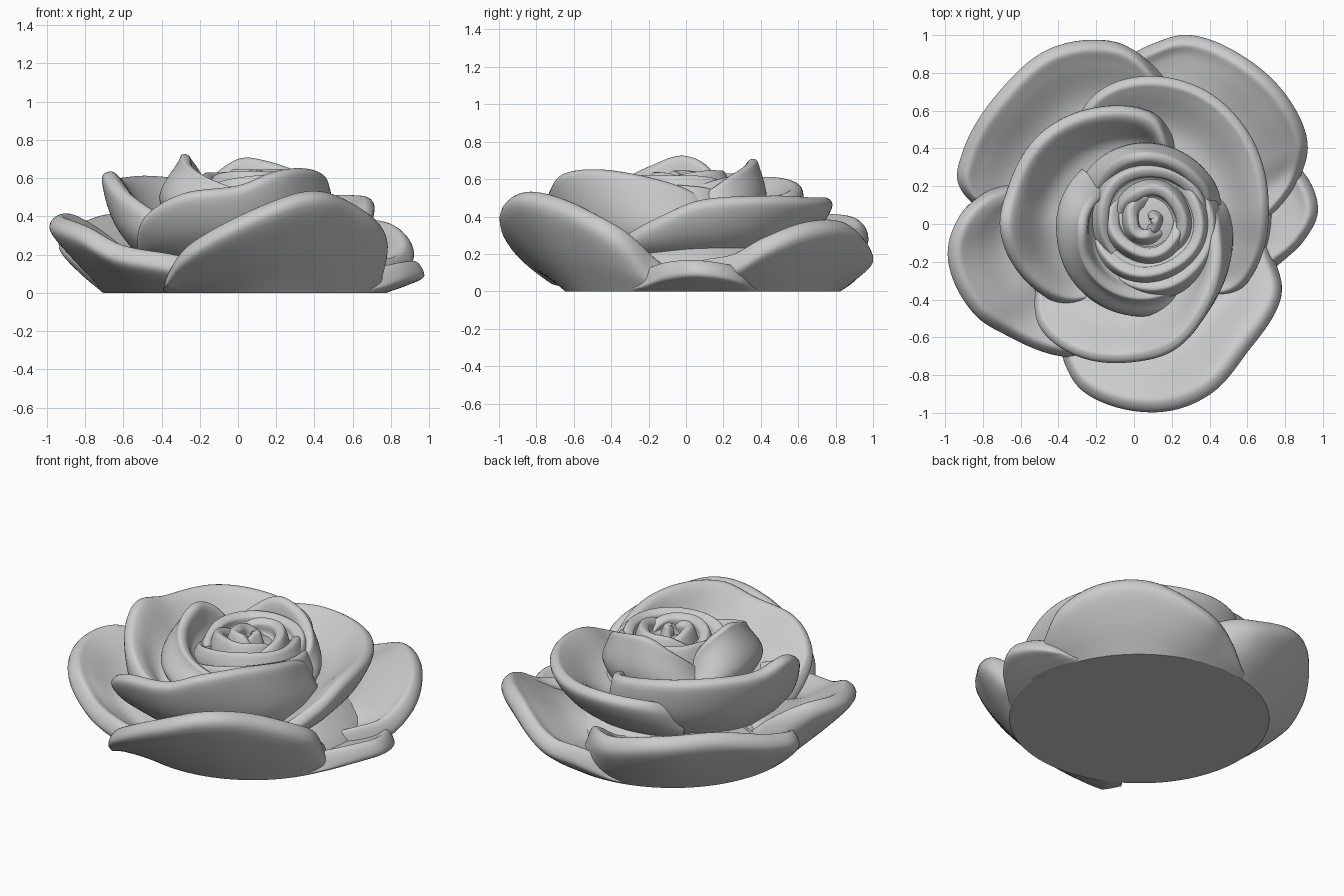
import bpy, bmesh
from math import sin, cos, radians, tau

if "Cube" in bpy.data.objects:
    bpy.data.objects.remove(bpy.data.objects["Cube"])


def smooth_path(pts, steps):
    """Catmull-Rom curve through tuples of any size."""
    ext = [tuple(2 * a - b for a, b in zip(pts[0], pts[1]))] + list(pts)
    ext.append(tuple(2 * a - b for a, b in zip(pts[-1], pts[-2])))
    out = []
    for i in range(1, len(ext) - 2):
        for s in range(steps):
            t = s / steps
            out.append(tuple(
                0.5 * (2 * b + (c - a) * t + (2 * a - 5 * b + 4 * c - d) * t * t
                       + (3 * b - a - 3 * c + d) * t ** 3)
                for a, b, c, d in zip(*ext[i - 1:i + 3])))
    return out + [tuple(pts[-1])]


def base_radius(a):
    return 0.735 + 0.035 * cos(a) + 0.09 * sin(a)


def finish(name, bm):
    bmesh.ops.recalc_face_normals(bm, faces=bm.faces)
    me = bpy.data.meshes.new(name)
    bm.to_mesh(me)
    bm.free()
    ob = bpy.data.objects.new(name, me)
    bpy.context.collection.objects.link(ob)
    bpy.ops.object.select_all(action='DESELECT')
    ob.select_set(True)
    bpy.context.view_layer.objects.active = ob
    bpy.ops.object.shade_smooth_by_angle(angle=radians(50))


def petal(name, rim, t, foot, inner, bulge, sag=0.03, centre=(0, 0)):
    """Wedge-shaped petal: rim = (angle, radius, height) points,
    foot / inner = (radius, height) where outer / inner faces start."""
    bm = bmesh.new()
    rows = []
    for ang, R, Z in smooth_path(rim, 9):
        a = radians(ang)
        r0, z0 = foot
        if r0 is None:
            r0 = base_radius(a)
        ri, zi = inner[0], min(inner[1], Z * 1.1)
        zl = max(Z - 0.9 * t, z0 + 0.4 * (Z - z0))
        section = [(r0, z0),
                   ((r0 + R) / 2 + bulge, z0 + (zl - z0) * 0.5),
                   (R, zl),
                   (R - 0.55 * t, Z),
                   (R - 1.5 * t, (Z + zl) / 2),
                   (0.5 * (R - t) + 0.5 * ri, max((zl + zi) / 2 - sag, 0.02)),
                   (ri, zi)]
        rows.append([bm.verts.new((centre[0] + r * cos(a), centre[1] + r * sin(a), max(z, 0)))
                     for r, z in smooth_path(section, 5)])
    n = len(rows[0])
    for p, q in zip(rows, rows[1:]):
        for i in range(n):
            j = (i + 1) % n
            bm.faces.new((p[i], p[j], q[j], q[i]))
    bm.faces.new(rows[0])
    bm.faces.new(rows[-1])
    finish(name, bm)


# Solid core with the flat underside
bm = bmesh.new()
N = 72
rings = []
for s, z in ((1, 0), (0.96, 0.08), (0.88, 0.16), (0.76, 0.22), (0.62, 0.29), (0.5, 0.4), (0.4, 0.5), (0.2, 0.56), (0.05, 0.57)):
    k = (s - 0.4) / 0.6 if s > 0.4 else 0
    ring = []
    for i in range(N):
        a = tau * i / N
        r = s * (k * base_radius(a) + (1 - k) * 0.735)
        ring.append(bm.verts.new((r * cos(a) + 0.06 * (1 - k), r * sin(a), z)))
    rings.append(ring)
for p, q in zip(rings, rings[1:]):
    for i in range(N):
        j = (i + 1) % N
        bm.faces.new((p[i], p[j], q[j], q[i]))
bm.faces.new(rings[0])
bm.faces.new(rings[-1])
finish("flower_core", bm)

# Five outer petals rising from the base edge
outer = {
    "front": [(-124, .70, .04), (-116, .83, .14), (-105, .935, .27), (-83, 1.0, .45),
              (-66, .985, .53), (-48, .905, .48), (-26, .868, .34), (-14, .76, .18), (-6, .7, .1)],
    "left": [(256, .70, .15), (243, .79, .2), (223, .885, .25), (209, .97, .35), (191, 1.0, .40),
             (178, .93, .41), (169, .82, .34), (162, .7, .22)],
    "back_left": [(74, .74, .2), (82, .82, .28), (90, .92, .32), (99, .985, .34), (116, 1.03, .40),
                  (136, 1.0, .41), (156, .985, .34), (167, .955, .3), (176, .8, .22), (184, .68, .15)],
    "back_right": [(99, .82, .1), (84, .96, .2), (73, 1.045, .25), (56, 1.06, .37),
                   (40, 1.055, .37), (26, 1.02, .29), (17, .93, .2), (8, .8, .17), (0, .68, .14)],
    "right": [(27, .8, .07), (18, .93, .13), (5, .978, .165), (-5, .91, .16),
              (-14, .81, .13), (-24, .7, .08)],
}
for key, rim in outer.items():
    petal("outer_petal_" + key, rim, 0.085, (None, 0), (0.45, 0.23), 0.02, 0.035)

# Three middle petals
middle = {
    "back_right": [(124, .58, .38), (108, .71, .47), (90, .775, .5), (64, .8, .5), (39, .775, .51),
                   (8, .72, .49), (-12, .7, .40), (-32, .66, .29), (-46, .54, .22)],
    "left": [(58, .40, .40), (70, .51, .49), (82, .6, .53), (108, .65, .58), (136, .69, .61),
             (163, .695, .60), (182, .71, .63), (204, .66, .51), (228, .565, .38), (246, .42, .3)],
    "front": [(202, .5, .24), (214, .63, .28), (228, .74, .41), (247, .76, .52), (270, .73, .56),
              (288, .7, .635), (312, .6, .645), (348, .49, .58), (372, .45, .5), (385, .38, .42)],
}
for key, rim in middle.items():
    petal("middle_petal_" + key, rim, 0.06, (0.48, 0.14), (0.3, 0.37), 0.05, 0.05)

# Three cupped inner petals curling over the bud
inner = {
    "left": ([(138, .31, .53), (155, .34, .65), (172, .36, .71), (190, .37, .72),
              (215, .40, .66), (250, .42, .57), (290, .41, .49), (310, .34, .43)], .09),
    "back": ([(8, .36, .48), (25, .40, .56), (45, .40, .63), (75, .395, .69), (97, .39, .70),
              (122, .37, .61), (147, .33, .5)], .045),
    "right": ([(245, .34, .5), (285, .38, .56), (320, .39, .58), (350, .39, .57),
               (380, .38, .55), (400, .34, .5)], .03),
}
for key, (rim, bulge) in inner.items():
    petal("inner_petal_" + key, rim, 0.045, (0.38, 0.32), (0.25, 0.5), bulge, 0.02, (0.05, 0))

# Tightly wound bud: overlapping petals that spiral inwards with shallow grooves
turn = 200
for i, (R, Z) in enumerate(((.31, .61), (.30, .62), (.215, .625), (.205, .635),
                            (.13, .635), (.06, .63))):
    rim = [(turn + k * 46, R + 0.02 - 0.008 * k + (0.006 if k % 2 else -0.004),
            Z + dz) for k, dz in enumerate((-.08, -.015, .01, .01, 0, -.07))]
    petal(f"bud_petal_{i + 1}", rim, min(0.045, R * 0.6), (R + 0.01, 0.45), (max(R - 0.1, 0.005), 0.55),
          0.012, 0.005, (0.08, 0.02))
    turn += 152
